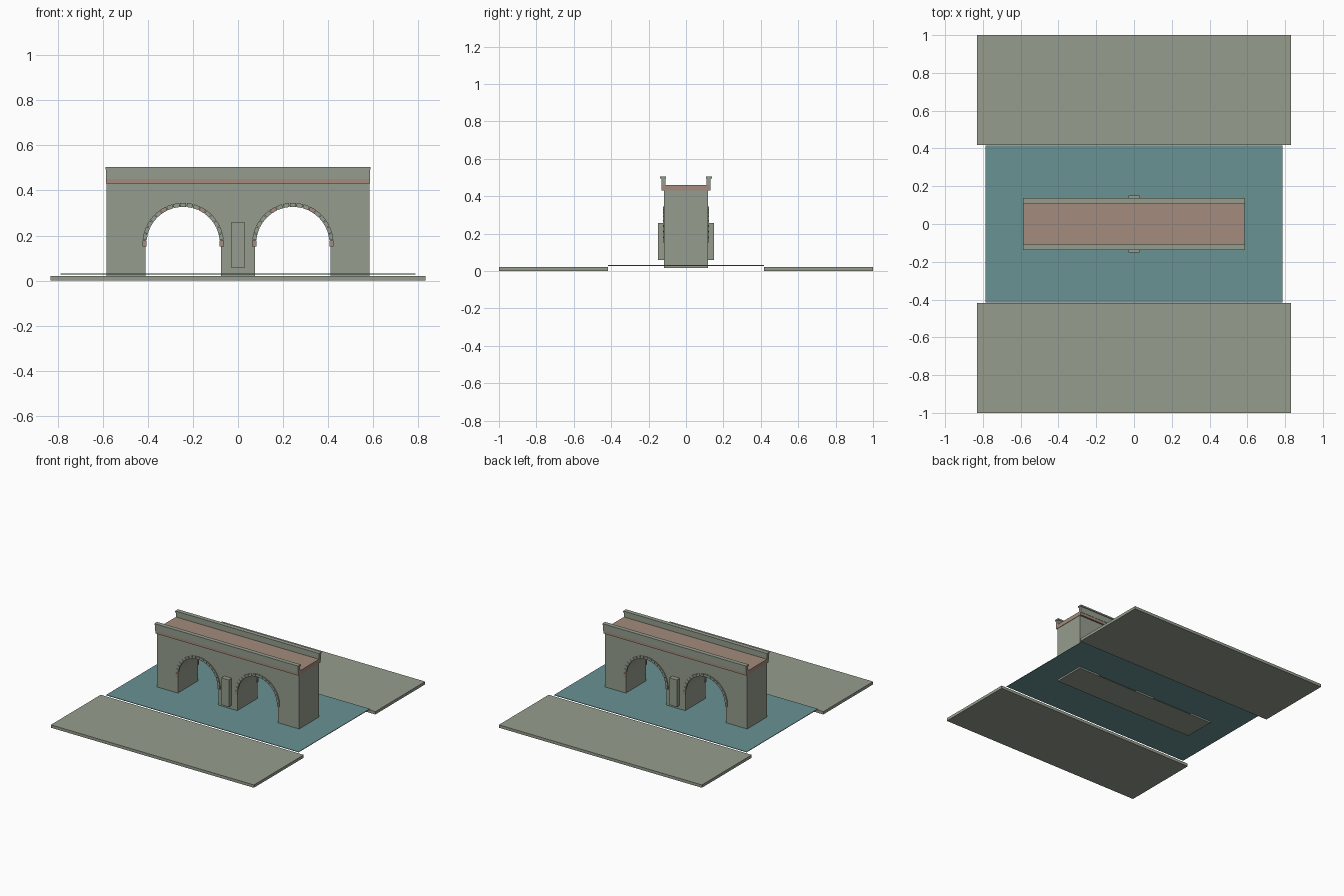
import bpy, bmesh, math

if "Cube" in bpy.data.objects:
    bpy.data.objects.remove(bpy.data.objects["Cube"])


def material(name, rgb):
    lin = [((c / 255 + 0.055) / 1.055) ** 2.4 for c in rgb]
    m = bpy.data.materials.new(name)
    m.diffuse_color = (*lin, 1)
    m.use_nodes = True
    m.node_tree.nodes["Principled BSDF"].inputs["Base Color"].default_value = m.diffuse_color
    return m


STONE = material("grey green stone", (149, 157, 141))
BRICK = material("warm brick", (163, 139, 124))
WATER = material("teal water", (104, 146, 148))


def prism(name, pts, to3d, a, b, mat):
    """Extrude a 2D outline between two values along the remaining axis."""
    bm = bmesh.new()
    va = [bm.verts.new(to3d(u, v, a)) for u, v in pts]
    vb = [bm.verts.new(to3d(u, v, b)) for u, v in pts]
    bm.faces.new(va)
    bm.faces.new(vb[::-1])
    for i in range(len(pts)):
        j = (i + 1) % len(pts)
        bm.faces.new((va[j], va[i], vb[i], vb[j]))
    bmesh.ops.recalc_face_normals(bm, faces=bm.faces)
    me = bpy.data.meshes.new(name)
    bm.to_mesh(me)
    bm.free()
    me.materials.append(mat)
    ob = bpy.data.objects.new(name, me)
    bpy.context.collection.objects.link(ob)
    return ob


def box(name, x0, x1, y0, y1, z0, z1, mat):
    y0, y1 = sorted((y0, y1))
    return prism(name, [(x0, y0), (x1, y0), (x1, y1), (x0, y1)],
                 lambda u, v, w: (u, v, w), z0, z1, mat)


def along_y(u, v, w):
    return (u, w, v)


def along_x(u, v, w):
    return (w, u, v)


# Arch layout
CX, CZ, R = 0.243, 0.165, 0.167
HALF_Y = 0.117

# Water sheet
box("water", -0.787, 0.787, -0.416, 0.416, 0.027, 0.031, WATER)

# Bridge body with two arched openings, on a thin footing under the water
outline = [(-0.582, 0.02)]
for cx in (-CX, CX):
    outline.append((cx - R, 0.02))
    for i in range(33):
        t = math.pi * (1 - i / 32)
        outline.append((cx + R * math.cos(t), CZ + R * math.sin(t)))
    outline.append((cx + R, 0.02))
outline += [(0.582, 0.02), (0.582, 0.432), (-0.582, 0.432)]
prism("bridge_body", outline, along_y, -HALF_Y, HALF_Y, STONE)
box("footing", -0.582, 0.582, -HALF_Y, HALF_Y, 0.015, 0.02, STONE)

# Road deck
box("road_deck", -0.585, 0.585, -0.13, 0.13, 0.43, 0.46, BRICK)

for s, side in ((-1, "front"), (1, "back")):
    # River bank
    box(side + "_bank", -0.83, 0.83, s * 0.418, s * 1.0, 0, 0.021, STONE)
    # Parapet wall and its coping
    wall = [(0.110, 0.45), (0.132, 0.45), (0.132, 0.497), (0.110, 0.497)]
    prism(side + "_parapet", [(s * y, z) for y, z in wall],
          along_x, -0.585, 0.585, STONE)
    box(side + "_coping", -0.588, 0.588, s * 0.106, s * 0.138, 0.494, 0.505, STONE)
    # Central pier buttress
    box(side + "_buttress", -0.03, 0.03, s * 0.11, s * 0.15, 0.058, 0.258, STONE)
    # Arch stones, every sixth one in brick
    for cx, arch in ((-CX, "left"), (CX, "right")):
        for i in range(19):
            t = math.pi * i / 18
            c, n = math.cos(t), math.sin(t)
            pts = [(cx + r * c - h * n, CZ + r * n + h * c)
                   for r, h in ((0.162, -0.0135), (0.180, -0.0135),
                                (0.180, 0.0135), (0.162, 0.0135))]
            prism(f"{side}_{arch}_arch_stone_{i}", pts, along_y,
                  s * 0.110, s * 0.124, BRICK if i % 6 == 0 else STONE)
